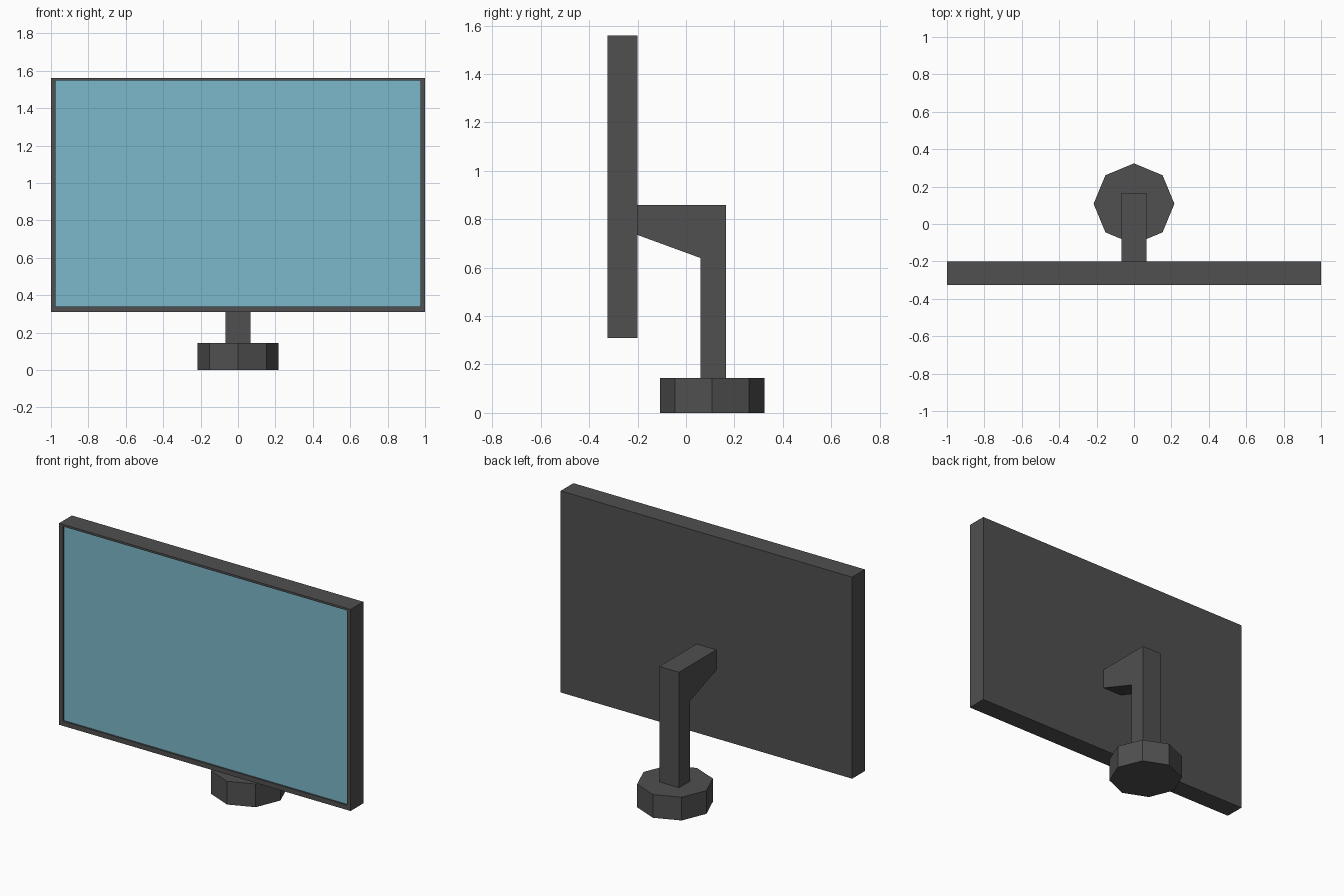
import bpy, bmesh, math
from mathutils import Matrix, Vector

if "Cube" in bpy.data.objects:
    bpy.data.objects.remove(bpy.data.objects["Cube"])


def material(name, color):
    mat = bpy.data.materials.new(name)
    mat.diffuse_color = (*color, 1)
    mat.use_nodes = True
    mat.node_tree.nodes["Principled BSDF"].inputs["Base Color"].default_value = mat.diffuse_color
    return mat


def add_object(name, bm, *mats):
    bmesh.ops.recalc_face_normals(bm, faces=bm.faces)
    mesh = bpy.data.meshes.new(name)
    bm.to_mesh(mesh)
    bm.free()
    for mat in mats:
        mesh.materials.append(mat)
    obj = bpy.data.objects.new(name, mesh)
    bpy.context.collection.objects.link(obj)
    return obj


casing = material("dark_casing", (0.08, 0.08, 0.08))
glass = material("blue_screen", (0.2, 0.48, 0.6))

# Display panel: a box whose front is inset to a bezel and a recessed screen
bm = bmesh.new()
bmesh.ops.create_cube(bm, size=1, matrix=Matrix.Translation((0, -0.2625, 0.935))
                      @ Matrix.Diagonal((2, 0.125, 1.25, 1)))
bm.normal_update()
screen = min(bm.faces, key=lambda f: f.calc_center_median().y)
bmesh.ops.inset_region(bm, faces=[screen], thickness=0.02)
for v in screen.verts:
    v.co.x = math.copysign(0.975, v.co.x)
    v.co.z = 1.547 if v.co.z > 0.9 else 0.34
bmesh.ops.inset_region(bm, faces=[screen], thickness=0)
for v in screen.verts:
    v.co.y += 0.01
screen.material_index = 1
add_object("display_panel", bm, casing, glass)

# Stand arm: side profile (y, z) extruded across x
profile = [(0.06, 0.144), (0.165, 0.144), (0.165, 0.86),
           (-0.2, 0.86), (-0.2, 0.735), (0.06, 0.64)]
bm = bmesh.new()
side = bm.faces.new([bm.verts.new((-0.068, y, z)) for y, z in profile])
cap = bmesh.ops.extrude_face_region(bm, geom=[side])["geom"]
bmesh.ops.translate(bm, vec=Vector((0.136, 0, 0)),
                    verts=[g for g in cap if isinstance(g, bmesh.types.BMVert)])
add_object("stand_arm", bm, casing)

# Octagonal foot with corners on the axes
bm = bmesh.new()
bmesh.ops.create_cone(bm, cap_ends=True, segments=8, radius1=0.216, radius2=0.216,
                      depth=0.144, matrix=Matrix.Translation((0, 0.108, 0.072)))
add_object("foot", bm, casing)
